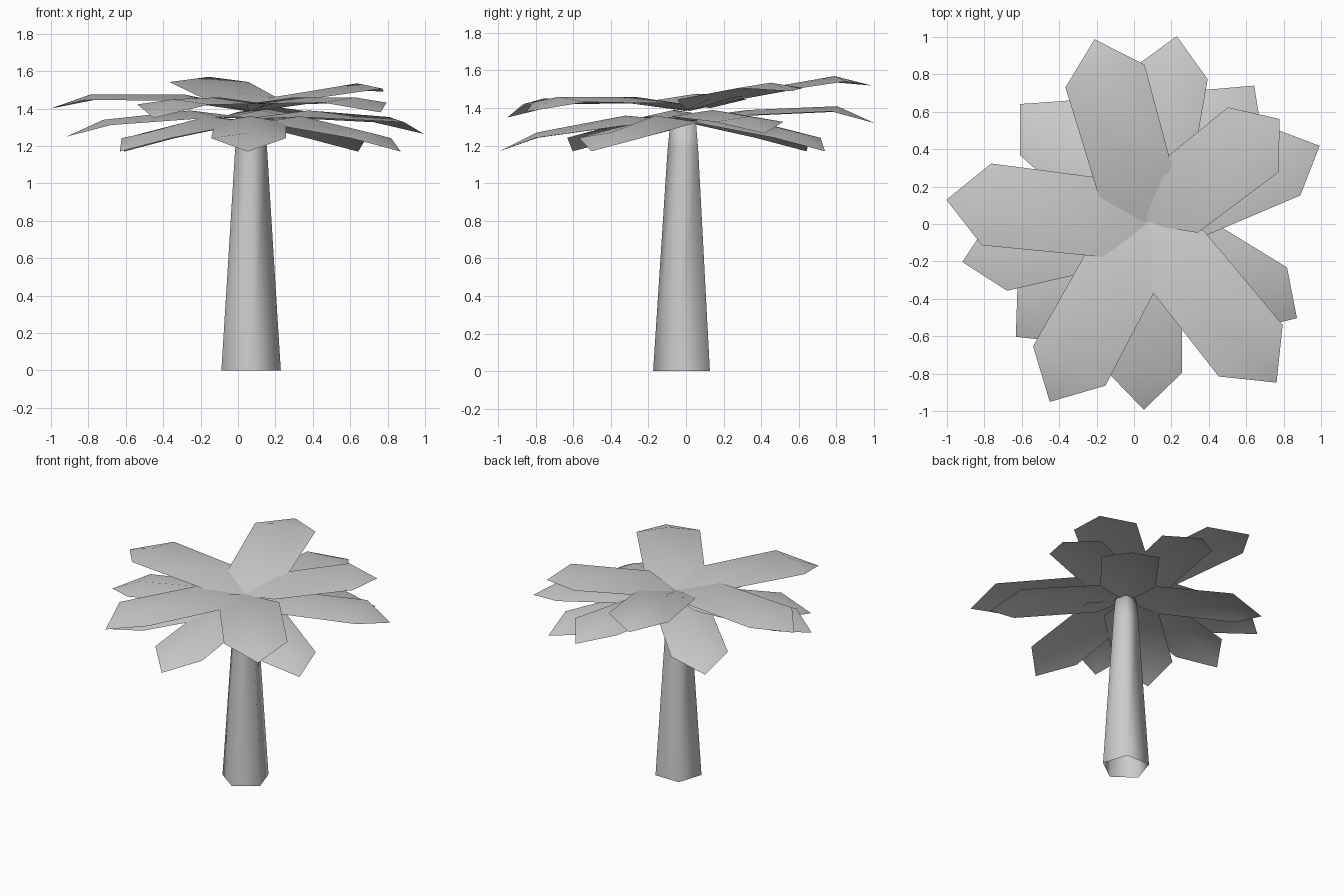
import bpy, bmesh
from math import sin, cos, pi, radians

cube = bpy.data.objects.get("Cube")
if cube:
    bpy.data.objects.remove(cube, do_unlink=True)

grey = bpy.data.materials.new("light_grey")
grey.use_nodes = True
GREY = (0.6, 0.6, 0.6, 1)
grey.diffuse_color = GREY
grey.node_tree.nodes["Principled BSDF"].inputs["Base Color"].default_value = GREY

CX, CY = 0.07, -0.008


def finish(bm, name):
    mesh = bpy.data.meshes.new(name)
    bm.to_mesh(mesh)
    bm.free()
    mesh.materials.append(grey)
    mesh.polygons.foreach_set("use_smooth", [True] * len(mesh.polygons))
    obj = bpy.data.objects.new(name, mesh)
    bpy.context.collection.objects.link(obj)
    return obj


# Trunk: five-sided tapering tube, open at the foot, closed by a small cap
def build_trunk(rings, sides=5):
    bm = bmesh.new()
    loops = []
    for radius, z in rings:
        angles = [2 * pi * i / sides - pi / 2 for i in range(sides)]
        loops.append([bm.verts.new((CX + radius * cos(a), CY + radius * sin(a), z)) for a in angles])
    for low, high in zip(loops, loops[1:]):
        for i in range(sides):
            j = (i + 1) % sides
            bm.faces.new((low[i], low[j], high[j], high[i]))
    bm.faces.new(loops[-1])
    return finish(bm, "trunk")


# Leaf: arched blade with a raised spine, wide shoulders and a pointed tip
def build_leaf(name, angle, length, root_z, rise_z, crest_z, tip_z, width=0.22, arch=0.035):
    bm = bmesh.new()
    ca, sa = cos(radians(angle)), sin(radians(angle))

    def point(along, side, z):
        return bm.verts.new((CX + along * ca - side * sa, CY + 0.015 + along * sa + side * ca, z))

    # each row: edge distance, spine distance, half width, spine height, drop
    rows = [(0.0, 0.0, 0.015, root_z, 0.005),
            (0.2 * length, 0.33 * length, 0.95 * width, rise_z, arch),
            (0.8 * length, 0.8 * length, width, crest_z, arch * 0.8)]
    grid = [(point(edge, -half, z - drop), point(spine, 0, z), point(edge, half, z - drop))
            for edge, spine, half, z, drop in rows]
    for a, b in zip(grid, grid[1:]):
        for i in range(2):
            bm.faces.new((a[i], b[i], b[i + 1], a[i + 1]))
    tip = point(length, 0, tip_z)
    right, middle, left = grid[-1]
    bm.faces.new((right, tip, middle))
    bm.faces.new((middle, tip, left))
    return finish(bm, name)


build_trunk([(0.167, 0), (0.09, 1.18), (0.075, 1.33)])

# Upper leaves: angle, length, rise, crest, tip
upper = [(106, 1.02, 1.49, 1.57, 1.52), (38, 0.9, 1.48, 1.535, 1.49),
         (173.5, 1.08, 1.475, 1.475, 1.40), (241.5, 1.09, 1.46, 1.45, 1.35),
         (309, 1.1, 1.46, 1.46, 1.38)]
for i, (angle, length, *heights) in enumerate(upper):
    build_leaf(f"upper_leaf_{i + 1}", angle, length, 1.39, *heights)

# Middle leaves
for i, (angle, tip_z) in enumerate([(24, 1.265), (81, 1.32), (192, 1.25)]):
    build_leaf(f"middle_leaf_{i + 1}", angle, 1.01, 1.35, 1.39, tip_z + 0.09, tip_z, 0.2)

# Lower drooping leaves
for i, (angle, length) in enumerate([(52, 0.93), (137, 0.93), (221, 0.93), (269, 1.0), (327.5, 0.95)]):
    build_leaf(f"lower_leaf_{i + 1}", angle, length, 1.33, 1.36, 1.27, 1.17, 0.2)
